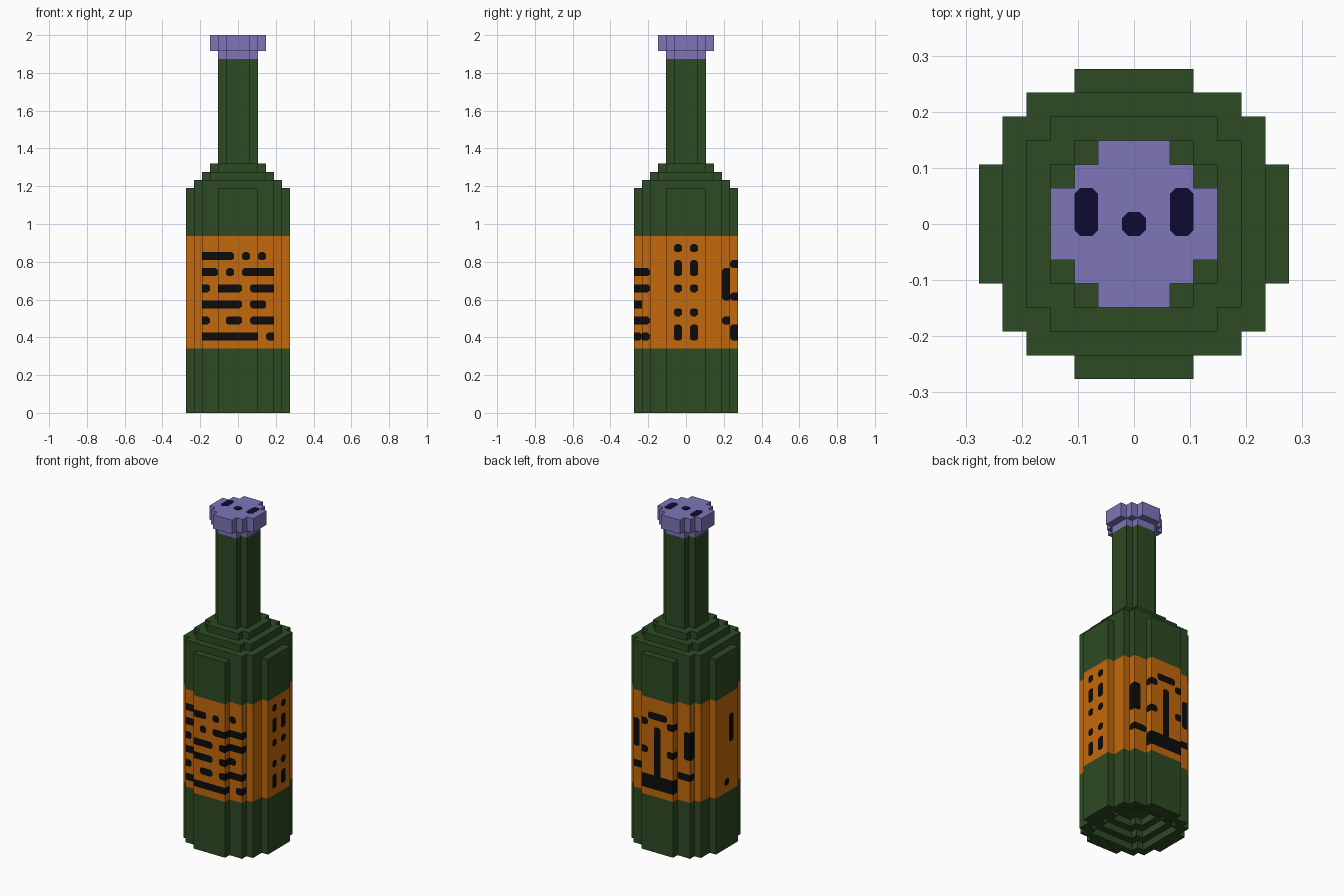
import bpy, bmesh
from mathutils import Vector

if "Cube" in bpy.data.objects:
    bpy.data.objects.remove(bpy.data.objects["Cube"])

V = 2 / 47  # size of one block


def material(name, rgb):
    m = bpy.data.materials.new(name)
    m.diffuse_color = (*rgb, 1)
    m.use_nodes = True
    m.node_tree.nodes["Principled BSDF"].inputs["Base Color"].default_value = m.diffuse_color
    return m


GREEN = material("bottle green", (0.026, 0.069, 0.017))
ORANGE = material("label orange", (0.552, 0.141, 0.0037))
BLACK = material("label black", (0.0035, 0.0035, 0.0035))
LILAC = material("cap lilac", (0.205, 0.181, 0.479))
NAVY = material("cap navy", (0.004, 0.0033, 0.03))

# Stepped round plans in blocks: (half width, half depth) of each nested bar
BODY = [(6.5, 2.5), (5.5, 4.5), (4.5, 5.5), (2.5, 6.5)]
CAP = [(3.5, 1.5), (2.5, 2.5), (1.5, 3.5)]


def notched(r):
    return [(r, r - 1), (r - 1, r)]


def outline(steps):
    """Counter-clockwise outline: one quarter, turned four times."""
    quarter = [steps[0]]
    for (x0, y0), (x1, y1) in zip(steps, steps[1:]):
        quarter += [(x1, y0), (x1, y1)]
    pts = []
    for _ in range(4):
        pts += quarter
        quarter = [(-y, x) for x, y in quarter]
    return pts


def finish(name, bm, mats):
    me = bpy.data.meshes.new(name)
    bm.to_mesh(me)
    bm.free()
    for m in mats:
        me.materials.append(m)
    ob = bpy.data.objects.new(name, me)
    bpy.context.collection.objects.link(ob)
    return ob


def prism(name, pts, z0, z1, mat):
    bm = bmesh.new()
    base = bm.faces.new([bm.verts.new((x * V, y * V, z0 * V)) for x, y in pts])
    top = bmesh.ops.extrude_face_region(bm, geom=[base])["geom"]
    bmesh.ops.translate(bm, vec=(0, 0, (z1 - z0) * V),
                        verts=[g for g in top if isinstance(g, bmesh.types.BMVert)])
    bmesh.ops.recalc_face_normals(bm, faces=bm.faces)
    return finish(name, bm, [mat])


# Glass parts and cap
base = prism("bottle_base", outline(BODY), 0, 8, GREEN)
prism("bottle_upper_body", outline(BODY), 22, 28, GREEN)
for n, r in enumerate((5.5, 4.5, 3.5)):
    prism(f"shoulder_step_{n + 1}", outline(notched(r)), 28 + n, 29 + n, GREEN)
prism("neck", outline(notched(2.5)), 31, 44, GREEN)
prism("cap_collar", outline(notched(2.5)), 44, 45, LILAC)
prism("cap", outline(CAP), 45, 47, LILAC)

# Stepped hollow under the base
for n, r in enumerate((4.5, 3.5, 2.5)):
    cutter = prism(f"hollow_cutter_{n + 1}", outline(notched(r)), -1 - n, 1 + n, GREEN)
    cutter.hide_render = True
    cutter.hide_viewport = True
    cut = base.modifiers.new("hollow", 'BOOLEAN')
    cut.operation = 'DIFFERENCE'
    cut.solver = 'EXACT'
    cut.object = cutter

# Thin abstract marks on the cap
C = 0.25  # corner cut of painted blocks
for name, i, j0, j1 in (("left", -2, -0.5, 1.5), ("middle", 0, -0.5, 0.5), ("right", 2, -0.5, 1.5)):
    l, r = i - 0.5, i + 0.5
    pts = [(l + C, j0), (r - C, j0), (r, j0 + C), (r, j1 - C),
           (r - C, j1), (l + C, j1), (l, j1 - C), (l, j0 + C)]
    prism(f"cap_mark_{name}", pts, 46.98, 47.04, NAVY)

# Label pattern: rows by height, columns from x = -4 to 4
FRONT = {19: "####.#.#.", 17: "##.#.####", 15: "#.###.###",
         13: "#####.##.", 11: "#..##.###", 9: "#######.#"}
BACK = {19: "...###...", 18: "..#...#..", 17: "#...#...#", 16: "#...#...#",
        15: "#...#...#", 14: "#.#.#.#.#", 13: "....#....", 12: "....#....",
        11: "##..#..##", 10: "..#####..", 9: "..#####.."}
RIGHT_ROWS = {20, 18, 17, 15, 12, 10, 9}


def painted(i, j, k):
    if abs(j) >= 5 and abs(i) <= 4:
        rows = FRONT if j < 0 else BACK
        return k in rows and rows[k][i + 4] == "#"
    if i == 6:
        return abs(j) == 1 and k in RIGHT_ROWS
    if i == -6:
        return (j == -1 and 15 <= k <= 18) or (j == 0 and k == 9)
    return False


# Label: walk the outline block by block, painted cells get cut corners
cells = []
pts = [Vector(p) for p in outline(BODY)]
for a, b in zip(pts, pts[1:] + pts[:1]):
    d = (b - a).normalized()
    for s in range(round((b - a).length)):
        p = a + d * s
        block = p + d * 0.5 - Vector((d.y, -d.x)) * 0.5
        cells.append((p, d, round(block.x), round(block.y)))

bm = bmesh.new()
for n, (p, d, i, j) in enumerate(cells):
    prev, nxt = cells[n - 1], cells[(n + 1) % len(cells)]
    for k in range(8, 22):
        def face(uvs, mat):
            f = bm.faces.new([bm.verts.new(((p.x + d.x * u) * V, (p.y + d.y * u) * V, (k + w) * V))
                              for u, w in uvs])
            f.material_index = mat
        corners = [(0, 0), (1, 0), (1, 1), (0, 1)]
        if not painted(i, j, k):
            face(corners, 0)
            continue
        shape = []
        for c in range(4):
            u, w = corners[c]
            beside = nxt if u else prev
            if painted(beside[2], beside[3], k) or painted(i, j, k + (1 if w else -1)):
                shape.append((u, w))
                continue
            ends = []
            for o in (corners[c - 1], corners[(c + 1) % 4]):
                ends.append((u + (o[0] - u) * C, w + (o[1] - w) * C))
            shape += ends
            face([ends[0], (u, w), ends[1]], 0)
        face(shape, 1)
bmesh.ops.remove_doubles(bm, verts=bm.verts, dist=1e-5)
finish("label", bm, [ORANGE, BLACK])
